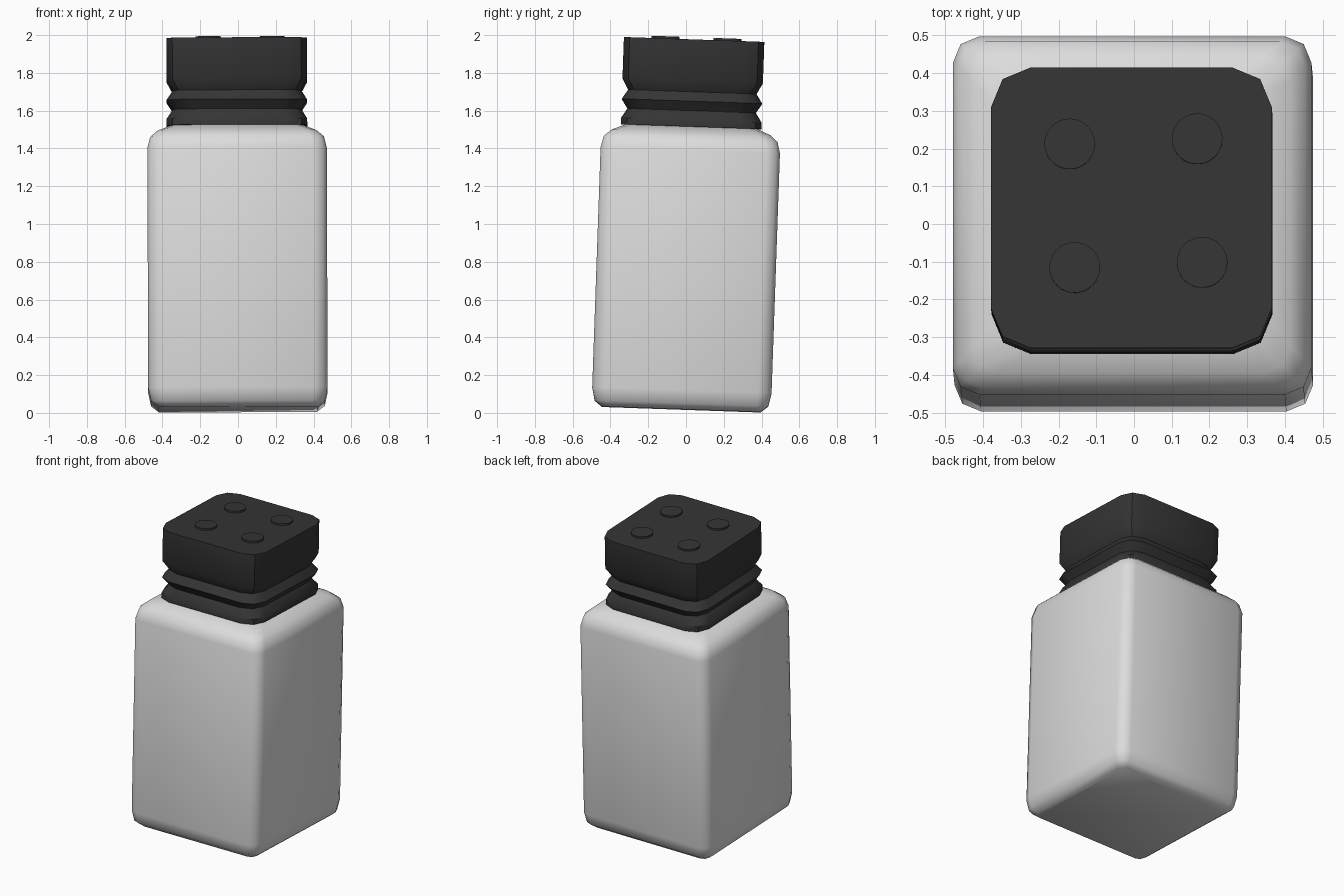
import bpy, bmesh, math
from mathutils import Matrix, Euler

if "Cube" in bpy.data.objects:
    bpy.data.objects.remove(bpy.data.objects["Cube"])

# The whole shaker leans slightly: local axis -> world
LEAN = Matrix.Translation((0, -0.026, 0)) @ Euler(
    (math.radians(-2), math.radians(-0.2), 0)).to_matrix().to_4x4()


def material(name, v):
    m = bpy.data.materials.new(name)
    m.diffuse_color = (v, v, v, 1)
    m.use_nodes = True
    m.node_tree.nodes["Principled BSDF"].inputs["Base Color"].default_value = m.diffuse_color
    return m


def finish(bm, name, mat, angle):
    bmesh.ops.recalc_face_normals(bm, faces=bm.faces)
    me = bpy.data.meshes.new(name)
    bm.to_mesh(me)
    bm.free()
    ob = bpy.data.objects.new(name, me)
    bpy.context.collection.objects.link(ob)
    ob.matrix_world = LEAN
    me.materials.append(mat)
    bpy.ops.object.select_all(action='DESELECT')
    ob.select_set(True)
    bpy.context.view_layer.objects.active = ob
    bpy.ops.object.shade_smooth_by_angle(angle=math.radians(angle))
    return ob


def loft(name, profile, mat, angle):
    """Stack rounded squares given as (half width, height, corner radius)."""
    bm = bmesh.new()
    rings = []
    for w, z, r in profile:
        ring = []
        for q in range(4):
            sx, sy = [(1, 1), (-1, 1), (-1, -1), (1, -1)][q]
            for k in range(3):
                a = math.radians(90 * q + 45 * k)
                ring.append(bm.verts.new((sx * (w - r) + r * math.cos(a),
                                          sy * (w - r) + r * math.sin(a), z)))
        rings.append(ring)
    for a, b in zip(rings, rings[1:]):
        for i in range(12):
            j = (i + 1) % 12
            bm.faces.new((a[i], a[j], b[j], b[i]))
    bm.faces.new(rings[0])
    bm.faces.new(rings[-1])
    return finish(bm, name, mat, angle)


light = material("light grey", 0.72)
dark = material("charcoal", 0.035)

# Jar body with rounded edges and a sloped shoulder
loft("jar_body", [(0.42, 0.018, 0.04), (0.46, 0.05, 0.06), (0.475, 0.12, 0.07),
                  (0.475, 1.39, 0.07), (0.46, 1.45, 0.07), (0.42, 1.485, 0.07),
                  (0.35, 1.515, 0.09)], light, 60)

# Cap with two grooves
R = 0.105
loft("cap", [(0.372, 1.515, R), (0.372, 1.55, R), (0.34, 1.60, R), (0.372, 1.65, R),
             (0.34, 1.70, R), (0.372, 1.76, R), (0.372, 1.977, R)], dark, 35)

# Four pour-hole discs on the cap
bm = bmesh.new()
for sx in (-1, 1):
    for sy in (-1, 1):
        m = (Matrix.Translation((0.012, 0.012, 0))
             @ Matrix.Rotation(math.radians(2.3), 4, 'Z')
             @ Matrix.Translation((sx * 0.169, sy * 0.164, 1.98)))
        bmesh.ops.create_cone(bm, cap_ends=True, segments=32, radius1=0.067,
                              radius2=0.067, depth=0.018, matrix=m)
finish(bm, "hole_discs", dark, 35)
